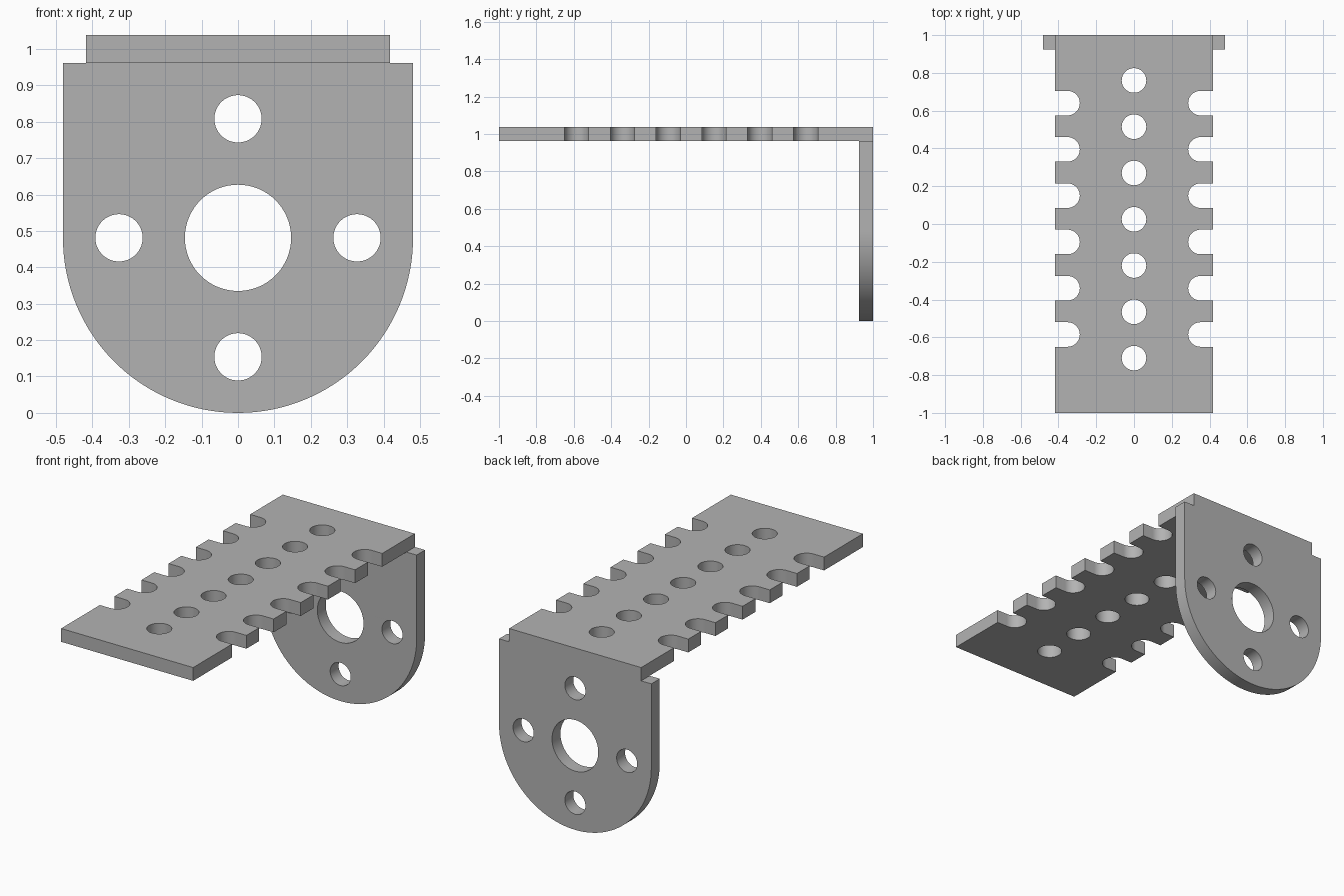
import bpy, bmesh
from math import sin, cos, pi, radians
from mathutils import Matrix

if "Cube" in bpy.data.objects:
    bpy.data.objects.remove(bpy.data.objects["Cube"])

grey = bpy.data.materials.new("plain_grey")
grey.use_nodes = True
colour = (0.45, 0.45, 0.45, 1)
grey.diffuse_color = colour
grey.node_tree.nodes["Principled BSDF"].inputs["Base Color"].default_value = colour

T = 0.076          # sheet thickness
TOP = 1.038        # upper surface of the tray
HALF_W = 0.417     # half width of the tray
DISC_R = 0.481     # half width of the mounting plate
HOLE_R = 0.065
PITCH = 0.245


def arc(cx, cy, r, start, end, steps):
    angles = [start + (end - start) * i / steps for i in range(steps + 1)]
    return [(cx + r * cos(a), cy + r * sin(a)) for a in angles]


def circle(cx, cy, r, steps=64):
    return arc(cx, cy, r, 0, 2 * pi, steps)[:-1]


def sheet(name, loops, matrix):
    """Flat sheet with holes, extruded to the sheet thickness."""
    curve = bpy.data.curves.new(name + "_outline", "CURVE")
    curve.dimensions = "2D"
    curve.fill_mode = "BOTH"
    curve.extrude = T / 2
    for loop in loops:
        spline = curve.splines.new("POLY")
        spline.points.add(len(loop) - 1)
        for point, (x, y) in zip(spline.points, loop):
            point.co = (x, y, 0, 1)
        spline.use_cyclic_u = True
    temp = bpy.data.objects.new(name + "_outline", curve)
    bpy.context.collection.objects.link(temp)
    graph = bpy.context.evaluated_depsgraph_get()
    mesh = bpy.data.meshes.new_from_object(temp.evaluated_get(graph))
    bpy.data.objects.remove(temp)
    bm = bmesh.new()
    bm.from_mesh(mesh)
    bmesh.ops.remove_doubles(bm, verts=bm.verts, dist=0.0001)
    bmesh.ops.transform(bm, matrix=matrix, verts=bm.verts)
    bmesh.ops.recalc_face_normals(bm, faces=bm.faces)
    bm.to_mesh(mesh)
    bm.free()
    mesh.name = name
    mesh.materials.clear()
    mesh.materials.append(grey)
    obj = bpy.data.objects.new(name, mesh)
    bpy.context.collection.objects.link(obj)
    bpy.context.view_layer.objects.active = obj
    obj.select_set(True)
    bpy.ops.object.shade_smooth_by_angle(angle=radians(30))
    obj.select_set(False)
    return obj


# Tray: slots open to both long edges, a row of holes down the middle
right_edge = [(HALF_W, -1)]
for i in range(6):
    y = -0.585 + i * PITCH
    slot = arc(0.352, y, HOLE_R, -pi / 2, -3 * pi / 2, 24)
    right_edge += [(HALF_W, y - HOLE_R)] + slot + [(HALF_W, y + HOLE_R)]
right_edge.append((HALF_W, 1))
left_edge = [(-x, y) for x, y in reversed(right_edge)]
tray_holes = [circle(0, -0.71 + i * PITCH, HOLE_R) for i in range(7)]
sheet("slotted_tray", [right_edge + left_edge] + tray_holes,
      Matrix.Translation((0, 0, TOP - T / 2)))

# Mounting plate: round bottom, large bore and four bolt holes
mid, bolt = DISC_R, 0.327
outline = [(DISC_R, TOP - T)] + [(-DISC_R, TOP - T)] + arc(0, mid, DISC_R, pi, 2 * pi, 64)
bolt_holes = [circle(bolt * cos(k * pi / 2), mid + bolt * sin(k * pi / 2), HOLE_R)
              for k in range(4)]
sheet("mounting_plate", [outline, circle(0, mid, 0.146)] + bolt_holes,
      Matrix.Translation((0, 1 - T / 2, 0)) @ Matrix.Rotation(pi / 2, 4, "X"))
